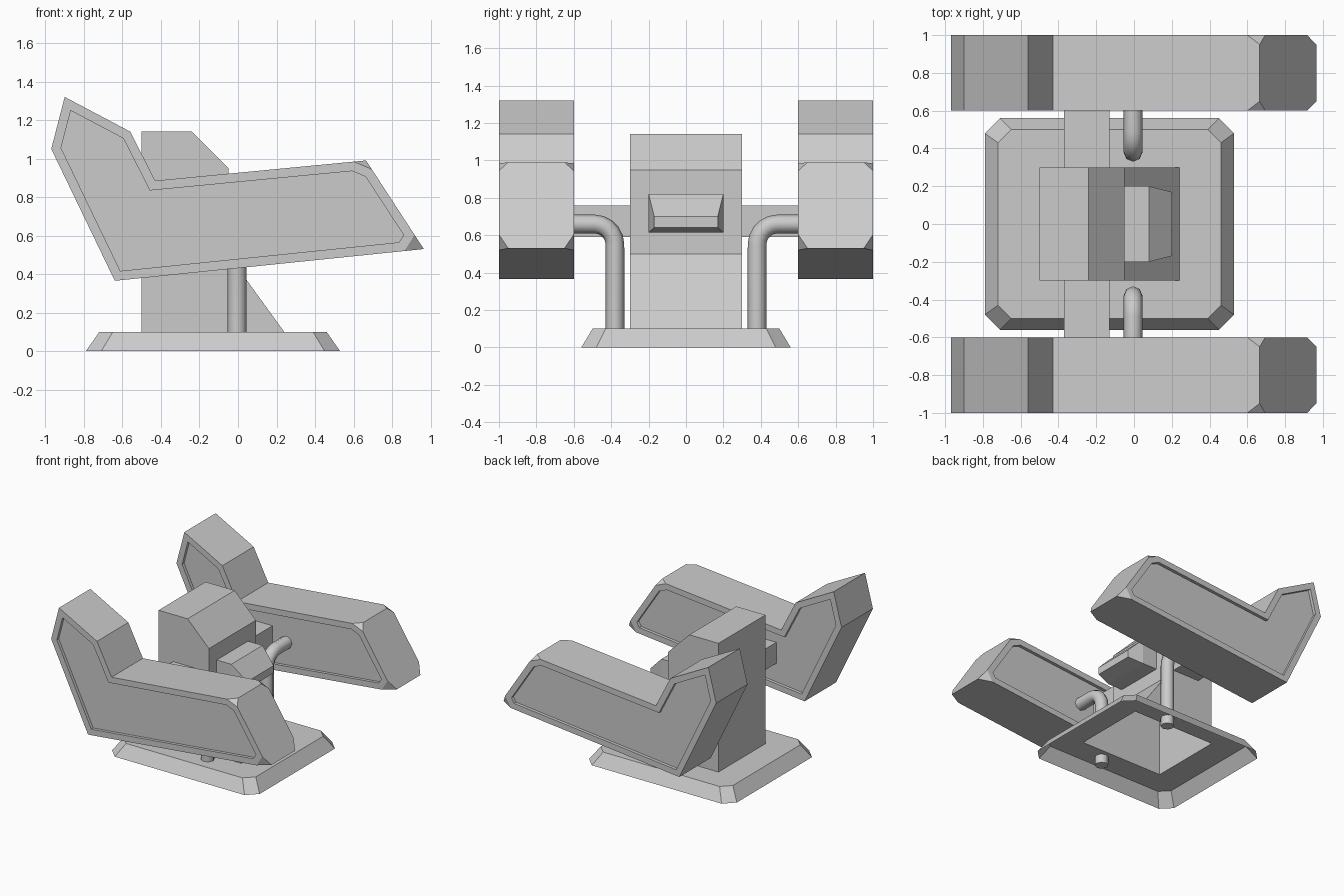
import bpy, bmesh, math
from mathutils import Vector

if "Cube" in bpy.data.objects:
    bpy.data.objects.remove(bpy.data.objects["Cube"])


def finish(bm, name, mirror=False, normals=True):
    if normals:
        bmesh.ops.recalc_face_normals(bm, faces=bm.faces)
    me = bpy.data.meshes.new(name)
    bm.to_mesh(me)
    bm.free()
    ob = bpy.data.objects.new(name, me)
    bpy.context.collection.objects.link(ob)
    if mirror:
        mod = ob.modifiers.new("Mirror", 'MIRROR')
        mod.use_axis = (False, True, False)
    return ob


def extrude_profile(bm, pts, y0, y1, skip=()):
    """Side profile in x-z, extruded along y; skip leaves edge faces open."""
    a = [bm.verts.new((x, y0, z)) for x, z in pts]
    b = [bm.verts.new((x, y1, z)) for x, z in pts]
    sides = [bm.faces.new(a), bm.faces.new(b[::-1])]
    n = len(pts)
    for i in range(n):
        if i not in skip:
            j = (i + 1) % n
            bm.faces.new((a[i], b[i], b[j], a[j]))
    return sides


# Base: open-bottomed flared plate with an opening under the column
bm = bmesh.new()
CX = -0.13


def octagon(hx, hy, c, z):
    pts = [(hx, hy - c), (hx - c, hy), (-hx + c, hy), (-hx, hy - c),
           (-hx, -hy + c), (-hx + c, -hy), (hx - c, -hy), (hx, -hy + c)]
    return [bm.verts.new((CX + x, y, z)) for x, y in pts]


low = octagon(0.66, 0.56, 0.08, 0)
top = octagon(0.59, 0.50, 0.07, 0.1)
hole = [bm.verts.new((CX + 0.37 * sx, 0.3 * sy, 0.1))
        for sx, sy in ((1, 1), (-1, 1), (-1, -1), (1, -1))]
for i in range(8):
    j = (i + 1) % 8
    bm.faces.new((low[i], low[j], top[j], top[i]))
for k in range(4):
    a, b, c = top[2 * k], top[2 * k + 1], top[(2 * k + 2) % 8]
    bm.faces.new((a, b, hole[k]))
    bm.faces.new((b, c, hole[(k + 1) % 4], hole[k]))
finish(bm, "base")

# Column, open underneath
bm = bmesh.new()
extrude_profile(bm, [(-0.5, 0.1), (0.24, 0.1), (-0.05, 0.5), (-0.05, 0.95),
                     (-0.24, 1.14), (-0.5, 1.14)], -0.3, 0.3, skip=(0,))
finish(bm, "column")

# Front sensor block with tapered nose
bm = bmesh.new()
rings = []
for x, w, z0, z1 in ((-0.06, 0.2, 0.615, 0.82), (0.08, 0.2, 0.615, 0.82),
                     (0.2, 0.17, 0.64, 0.70)):
    rings.append([bm.verts.new((x, y, z)) for y, z in
                  ((-w, z0), (w, z0), (w, z1), (-w, z1))])
for r, s in zip(rings, rings[1:]):
    for i in range(4):
        j = (i + 1) % 4
        bm.faces.new((r[i], r[j], s[j], s[i]))
bm.faces.new(rings[0])
bm.faces.new(rings[-1])
finish(bm, "sensor_block")

# Cross bar joining the pods
bm = bmesh.new()
extrude_profile(bm, [(-0.37, 0.59), (-0.13, 0.59), (-0.13, 0.76), (-0.37, 0.76)],
                -0.63, 0.63)
finish(bm, "cross_bar")

# Side pods: bent profile, clipped front corners, recessed side panels
bm = bmesh.new()
extrude_profile(bm, [(-0.97, 1.05), (-0.64, 0.365), (0.965, 0.53), (0.665, 0.99),
                     (-0.43, 0.885), (-0.56, 1.14), (-0.90, 1.32)], 0.6, 1.0)
bmesh.ops.recalc_face_normals(bm, faces=bm.faces)
for y, d in ((0.6, 1), (1.0, -1)):
    for corner, p, q in (((0.665, 0.99), (0.60, 0.984), (0.694, 0.945)),
                         ((0.965, 0.53), (0.865, 0.52), (0.917, 0.603))):
        c = Vector((corner[0], y + 0.05 * d, corner[1]))
        p, q = Vector((p[0], y, p[1])), Vector((q[0], y, q[1]))
        no = (p - c).cross(q - c).normalized()
        if no.dot(Vector((corner[0], y, corner[1])) - c) < 0:
            no = -no
        cut = bmesh.ops.bisect_plane(
            bm, geom=bm.verts[:] + bm.edges[:] + bm.faces[:], dist=1e-5,
            plane_co=c, plane_no=no, clear_outer=True)
        edges = [e for e in bm.edges if e.is_boundary]
        bmesh.ops.holes_fill(bm, edges=edges, sides=0)
bmesh.ops.recalc_face_normals(bm, faces=bm.faces)
panels = [f for f in bm.faces if abs(f.normal.y) > 0.99]
bmesh.ops.inset_individual(bm, faces=panels, thickness=0.048, use_even_offset=True)
for f in bmesh.ops.extrude_discrete_faces(bm, faces=panels)["faces"]:
    shift = -0.025 * f.normal
    for v in f.verts:
        v.co += shift
finish(bm, "side_pods", mirror=True)

# Bent pipes from base to pods
for s, side in ((-1, "front"), (1, "back")):
    path = [(0.38, 0.03)]
    for i in range(6):
        t = math.radians(18 * i)
        path.append((0.49 - 0.11 * math.cos(t), 0.55 + 0.11 * math.sin(t)))
    path.append((0.63, 0.66))
    cu = bpy.data.curves.new(side + "_pipe", 'CURVE')
    cu.dimensions = '3D'
    cu.bevel_depth = 0.05
    cu.bevel_resolution = 2
    cu.use_fill_caps = True
    sp = cu.splines.new('POLY')
    sp.points.add(len(path) - 1)
    for pt, (y, z) in zip(sp.points, path):
        pt.co = (-0.005, s * y, z, 1)
    sp.use_smooth = True
    ob = bpy.data.objects.new(side + "_pipe", cu)
    bpy.context.collection.objects.link(ob)
